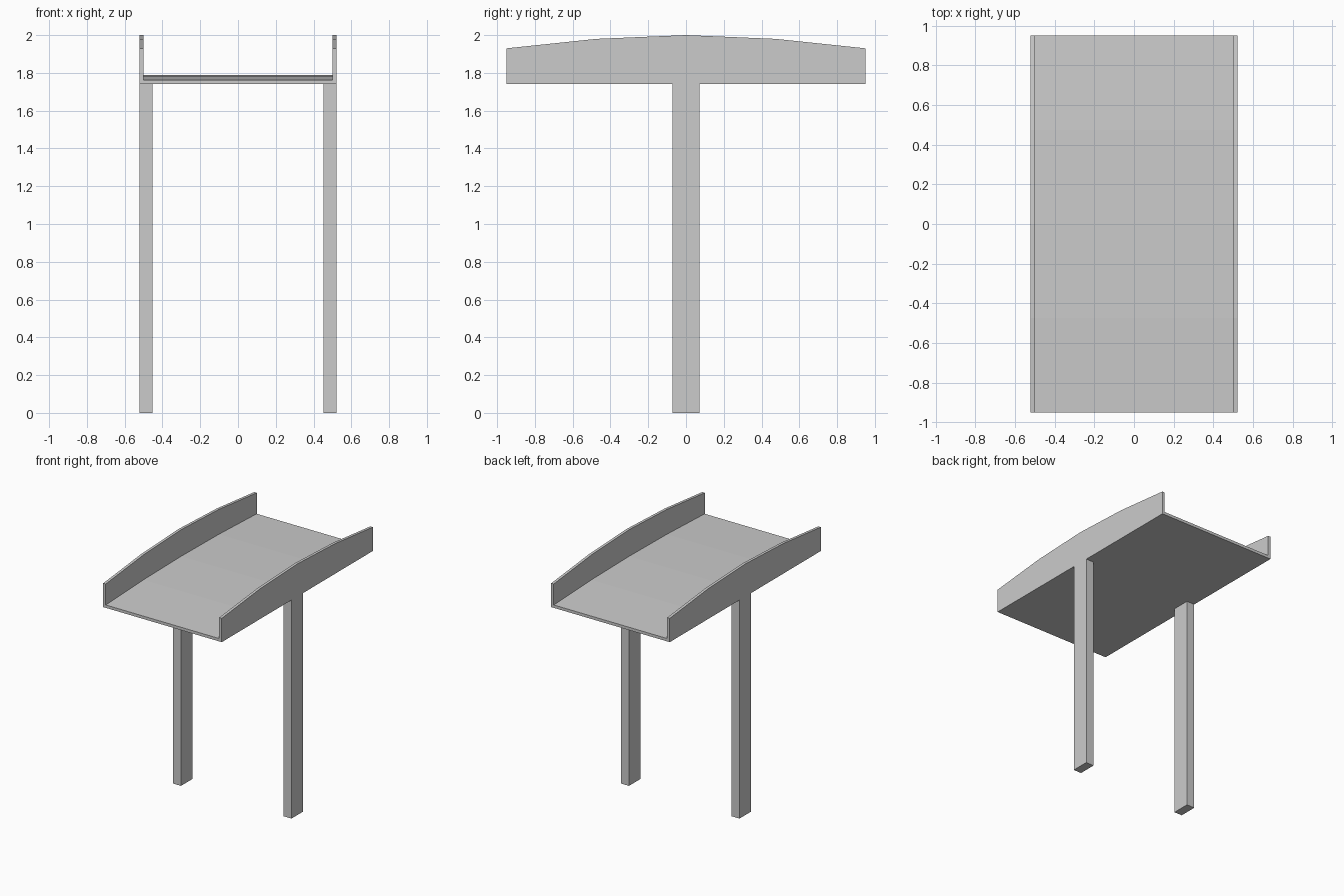
import bpy
import bmesh

if "Cube" in bpy.data.objects:
    bpy.data.objects.remove(bpy.data.objects["Cube"])

HALF_W, INNER_W = 0.522, 0.50
BASE_Z = 1.74


def finish(name, bm):
    bmesh.ops.recalc_face_normals(bm, faces=bm.faces[:])
    mesh = bpy.data.meshes.new(name)
    bm.to_mesh(mesh)
    bm.free()
    obj = bpy.data.objects.new(name, mesh)
    bpy.context.collection.objects.link(obj)
    return obj


# Arched trough: U-shaped sections lofted along y (y, floor height, rim height)
half_arch = [(-0.95, 1.763, 1.93), (-0.475, 1.782, 1.98), (0, 1.788, 2.0)]
arch = half_arch + [(-y, f, r) for y, f, r in reversed(half_arch[:-1])]

bm = bmesh.new()
rings = []
for y, floor, rim in arch:
    left = [(-HALF_W, BASE_Z), (-HALF_W, rim), (-INNER_W, rim), (-INNER_W, floor)]
    section = left + [(-x, z) for x, z in reversed(left)]
    rings.append([bm.verts.new((x, y, z)) for x, z in section])
for a, b in zip(rings, rings[1:]):
    for i in range(8):
        j = (i + 1) % 8
        bm.faces.new((a[i], a[j], b[j], b[i]))
# End caps: left wall, floor edge, right wall
for r in (rings[0], rings[-1]):
    bm.faces.new((r[0], r[1], r[2], r[3]))
    bm.faces.new((r[0], r[3], r[4], r[7]))
    bm.faces.new((r[7], r[4], r[5], r[6]))
# Merge the flat outer faces into single polygons
bmesh.ops.dissolve_limit(bm, angle_limit=0.002, verts=bm.verts[:], edges=bm.edges[:])
finish("arched_trough", bm)

# Support posts, flush with the outer walls
for side, label in ((-1, "left"), (1, "right")):
    bm = bmesh.new()
    bmesh.ops.create_cube(bm, size=1)
    for v in bm.verts:
        v.co.x = side * (0.487 + v.co.x * 0.07)
        v.co.y *= 0.144
        v.co.z = (v.co.z + 0.5) * BASE_Z
    finish(label + "_post", bm)
